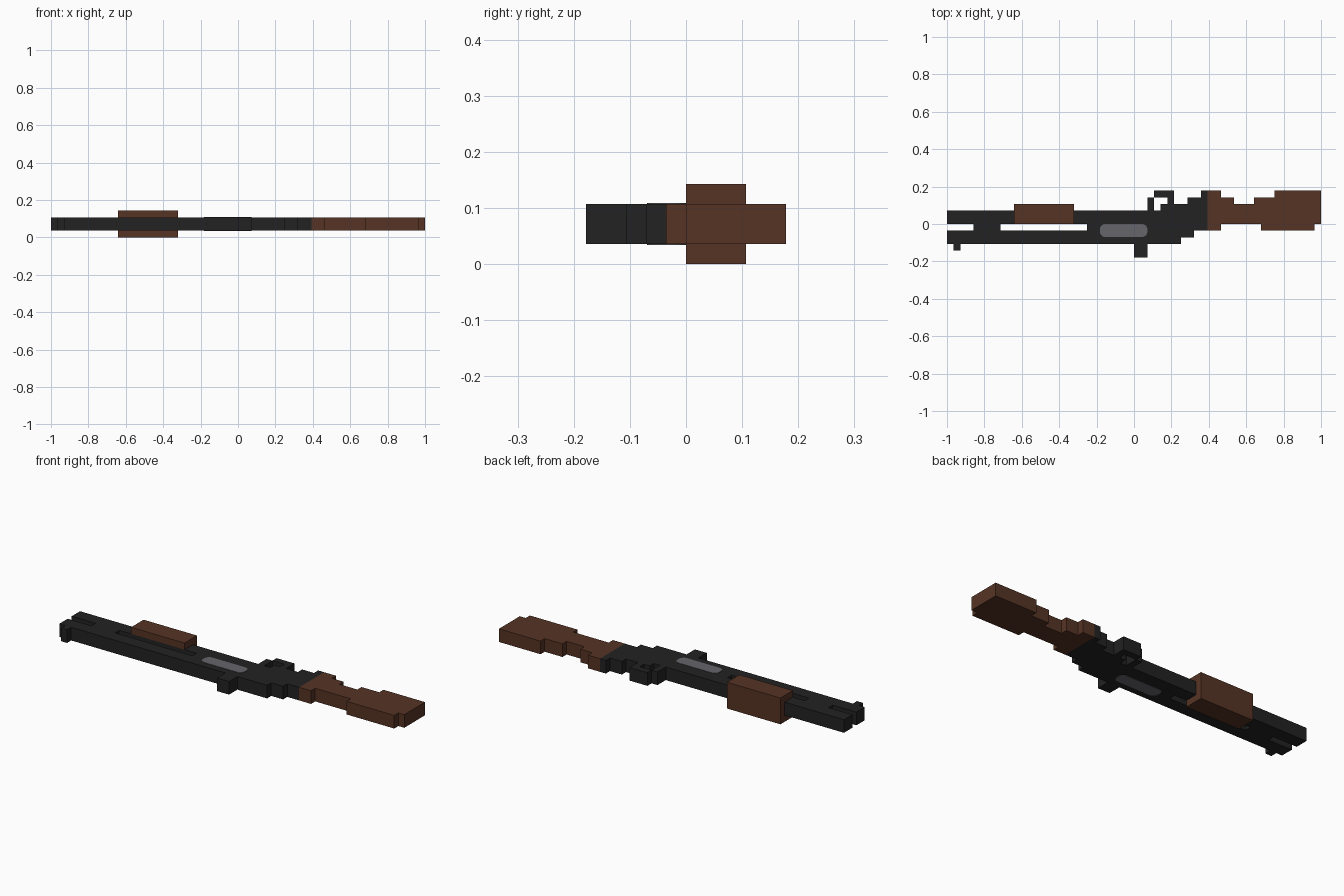
import bpy, bmesh, math

if "Cube" in bpy.data.objects:
    bpy.data.objects.remove(bpy.data.objects["Cube"])

U = 2 / 56  # grid cell of the blocky design


def material(name, rgb):
    m = bpy.data.materials.new(name)
    m.diffuse_color = (*rgb, 1)
    m.use_nodes = True
    m.node_tree.nodes["Principled BSDF"].inputs["Base Color"].default_value = m.diffuse_color
    return m


METAL = material("black metal", (0.016, 0.016, 0.016))
WOOD = material("brown wood", (0.093, 0.034, 0.018))
STEEL = material("grey steel", (0.13, 0.13, 0.145))


def extrude_profile(name, pts, z0, z1, mat):
    """Extrude an xy outline (in grid cells) between two heights (in grid cells)."""
    bm = bmesh.new()
    base = bm.faces.new([bm.verts.new((x * U, y * U, z0 * U)) for x, y in pts])
    res = bmesh.ops.extrude_face_region(bm, geom=[base], use_keep_orig=True)
    verts = [v for v in res["geom"] if isinstance(v, bmesh.types.BMVert)]
    bmesh.ops.translate(bm, verts=verts, vec=(0, 0, (z1 - z0) * U))
    bmesh.ops.recalc_face_normals(bm, faces=bm.faces)
    me = bpy.data.meshes.new(name)
    bm.to_mesh(me)
    bm.free()
    me.materials.append(mat)
    ob = bpy.data.objects.new(name, me)
    bpy.context.collection.objects.link(ob)
    return ob


def rect(x0, y0, x1, y1):
    return [(x0, y0), (x1, y0), (x1, y1), (x0, y1)]


def rounded(x0, y0, x1, y1, r, n=5):
    pts = []
    corners = [(x1 - r, y1 - r), (x0 + r, y1 - r), (x0 + r, y0 + r), (x1 - r, y0 + r)]
    for q, (cx, cy) in enumerate(corners):
        for i in range(n + 1):
            a = math.pi / 2 * (q + i / n)
            pts.append((cx + r * math.cos(a), cy + r * math.sin(a)))
    return pts


# barrel, magazine tube, the band joining them, and small blocks
blocks = {
    "magazine_tube": (-28, 0, -7, 2),
    "barrel": (-28, -3, -7, -1),
    "barrel_band": (-24, -1, -20, 0),
    "front_sight": (-27, -4, -26, -3),
    "rear_sight": (0, -5, 2, -3),
    "guard_front": (2, 2, 3, 4),
}
for name, box in blocks.items():
    extrude_profile(name, rect(*box), 1, 3, METAL)

# receiver with stepped tail and trigger
extrude_profile("receiver", [
    (-7, -3), (7, -3), (7, -2), (9, -2), (9, -1), (11, -1), (11, 5), (10, 5),
    (10, 4), (8, 4), (8, 3), (5, 3), (4, 3), (4, 2), (-7, 2)], 1, 3, METAL)

# hooked rear part of the trigger guard
extrude_profile("trigger_guard", [
    (3, 4), (5, 4), (5, 3), (6, 3), (6, 5), (3, 5)], 1, 3, METAL)

# stock with stepped grip and butt
extrude_profile("stock", [
    (11, -1), (13, -1), (13, 0), (19, 0), (19, -1), (27, -1), (27, 0), (28, 0),
    (28, 5), (21, 5), (21, 4), (18, 4), (18, 3), (15, 3), (15, 4), (13, 4),
    (13, 5), (11, 5)], 1, 3, WOOD)

# pump grip, wider than the rest
extrude_profile("pump_grip", rect(-18, 0, -9, 3), 0, 4, WOOD)

# grey port plates on both sides
for name, z0, z1 in (("port_upper", 2.98, 3.05), ("port_lower", 0.95, 1.02)):
    extrude_profile(name, rounded(-5.1, -1.95, 2, 0, 0.8), z0, z1, STEEL)
